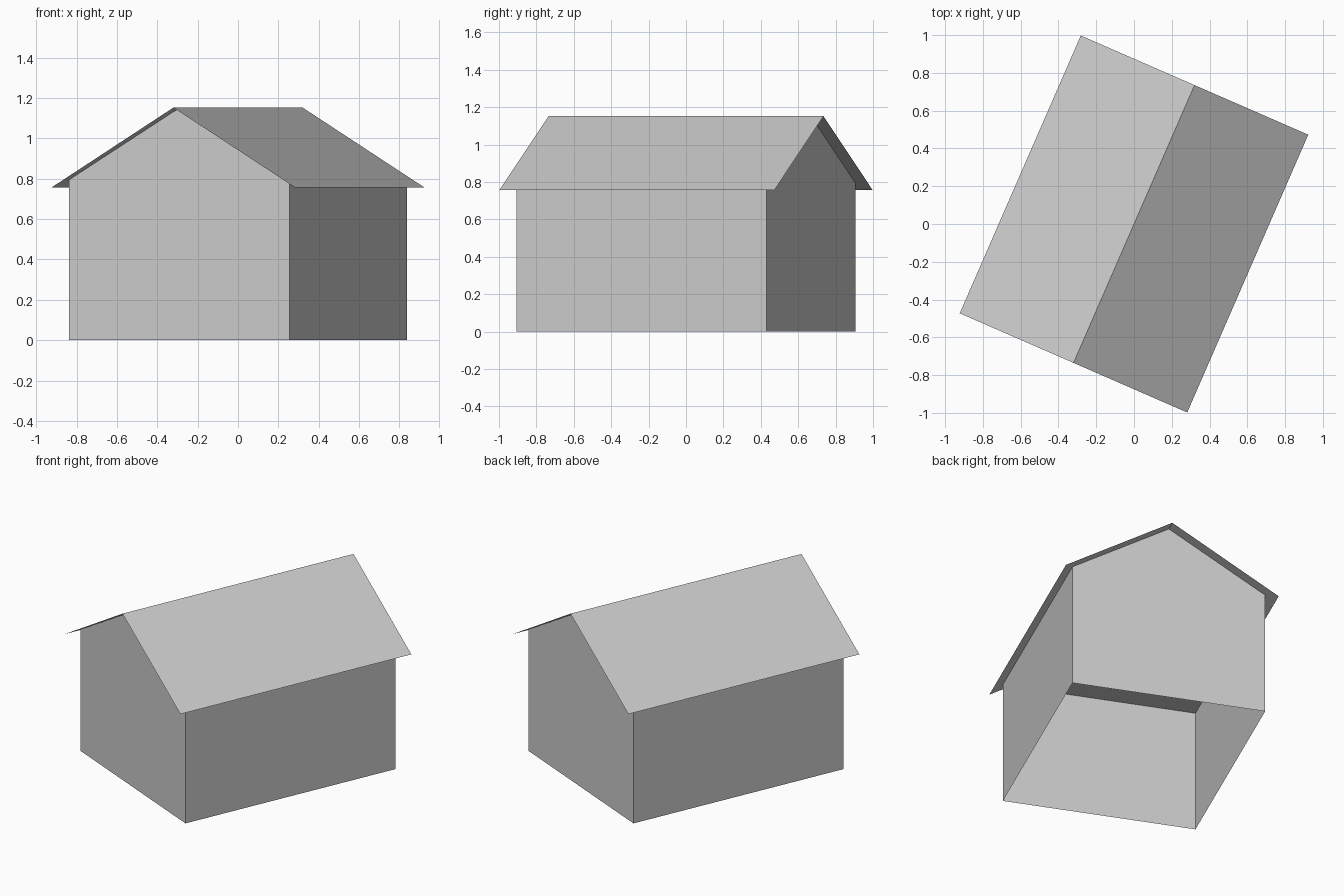
import bpy, bmesh, math
from mathutils import Matrix

if "Cube" in bpy.data.objects:
    bpy.data.objects.remove(bpy.data.objects["Cube"], do_unlink=True)

# Main dimensions
WALL_X, WALL_Y = 0.595, 0.729
ROOF_X, ROOF_Y = 0.657, 0.802
EAVE_Z, RIDGE_Z = 0.757, 1.152
WALL_Z = RIDGE_Z - (RIDGE_Z - EAVE_Z) * WALL_X / ROOF_X
TURN = Matrix.Rotation(math.radians(-23.55), 4, "Z")

grey = bpy.data.materials.new("plain grey")
grey.use_nodes = True
colour = (0.6, 0.6, 0.6, 1)
grey.diffuse_color = colour
grey.node_tree.nodes["Principled BSDF"].inputs["Base Color"].default_value = colour


def add_part(name, bm):
    """Turn the finished mesh to the house's angle and link it."""
    bm.transform(TURN)
    mesh = bpy.data.meshes.new(name)
    bm.to_mesh(mesh)
    bm.free()
    mesh.materials.append(grey)
    bpy.context.collection.objects.link(bpy.data.objects.new(name, mesh))


def sweep(bm, profile, half_length):
    """Run an open x-z profile along y as a thin sheet."""
    rows = [[bm.verts.new((x, y, z)) for x, z in profile]
            for y in (-half_length, half_length)]
    for i in range(len(profile) - 1):
        bm.faces.new((rows[0][i], rows[0][i + 1], rows[1][i + 1], rows[1][i]))
    return rows


# Walls: side sheets closed by the flat ceiling, open underneath
bm = bmesh.new()
rows = sweep(bm, [(WALL_X, 0), (WALL_X, WALL_Z), (-WALL_X, WALL_Z), (-WALL_X, 0)], WALL_Y)

# Gable ends: pentagons reaching up to the ridge
for row, y in zip(rows, (-WALL_Y, WALL_Y)):
    peak = bm.verts.new((0, y, RIDGE_Z - 0.002))
    outline = [row[0], row[1], peak, row[2], row[3]]
    bm.faces.new(outline if y > 0 else outline[::-1])
bmesh.ops.recalc_face_normals(bm, faces=bm.faces)
add_part("walls", bm)

# Roof: two thin slopes overhanging all round
bm = bmesh.new()
sweep(bm, [(-ROOF_X, EAVE_Z), (0, RIDGE_Z), (ROOF_X, EAVE_Z)], ROOF_Y)
add_part("roof", bm)
